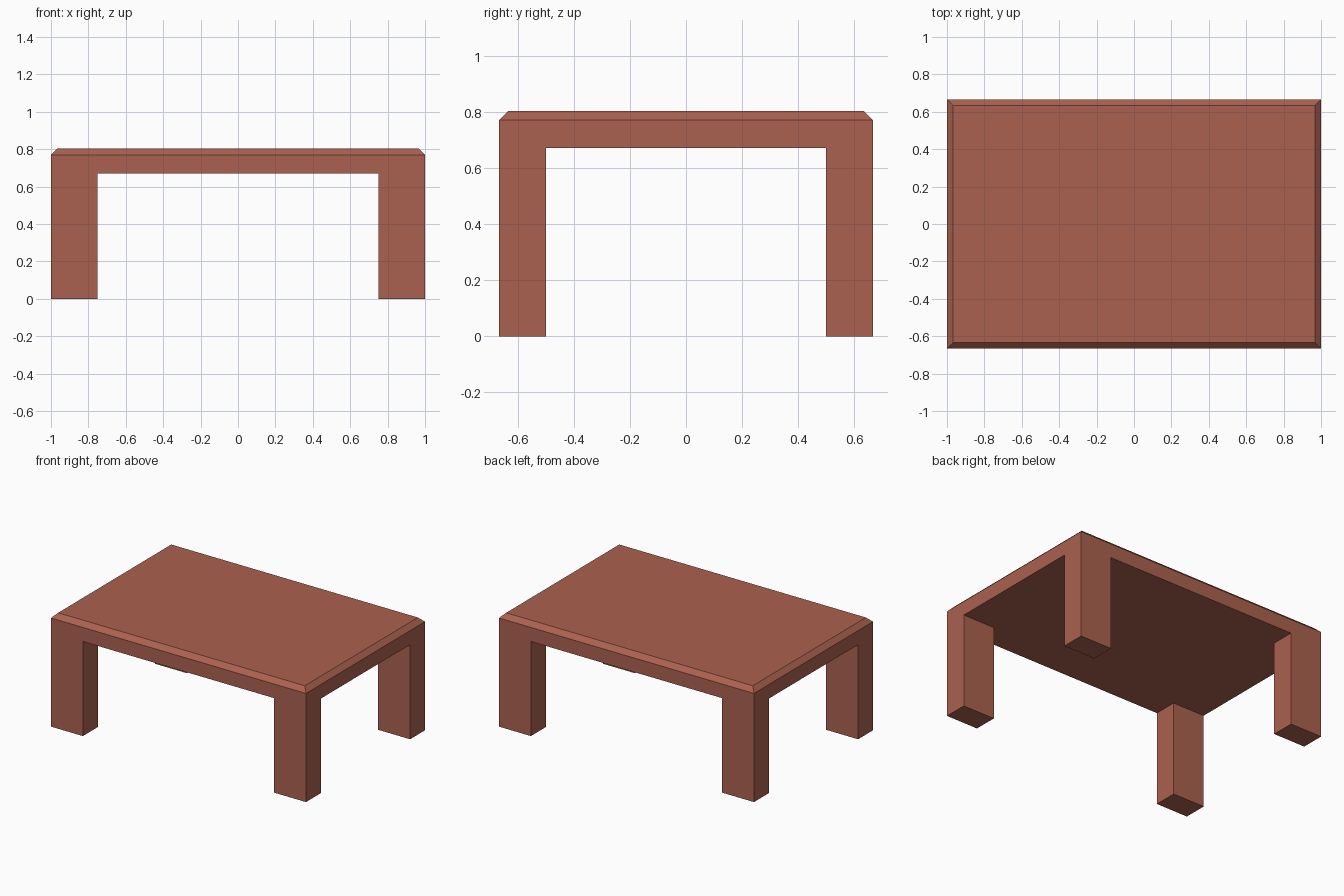
import bpy
import bmesh
from mathutils import Matrix, Vector

if "Cube" in bpy.data.objects:
    bpy.data.objects.remove(bpy.data.objects["Cube"])

LENGTH, DEPTH, HEIGHT = 2.0, 1.333, 0.803
UNDERSIDE = 0.67
CHAMFER = 0.033
LEG_X, LEG_Y = 0.25, 0.167

wood = bpy.data.materials.new("red_brown")
wood.diffuse_color = (0.41, 0.12, 0.08, 1.0)
wood.use_nodes = True
wood.node_tree.nodes["Principled BSDF"].inputs["Base Color"].default_value = wood.diffuse_color


def block(name, low, high, chamfer_top=0.0):
    """Box between two corners, optionally chamfered round its top rim."""
    low, high = Vector(low), Vector(high)
    bm = bmesh.new()
    matrix = Matrix.Translation((low + high) / 2) @ Matrix.Diagonal((*(high - low), 1.0))
    bmesh.ops.create_cube(bm, size=1.0, matrix=matrix)
    if chamfer_top:
        rim = [e for e in bm.edges if all(v.co.z > high.z - 1e-4 for v in e.verts)]
        bmesh.ops.bevel(bm, geom=rim, offset=chamfer_top, segments=1,
                        affect='EDGES', profile=0.5)
    mesh = bpy.data.meshes.new(name)
    bm.to_mesh(mesh)
    bm.free()
    mesh.materials.append(wood)
    obj = bpy.data.objects.new(name, mesh)
    bpy.context.collection.objects.link(obj)
    return obj


# Table top with chamfered upper rim
block("table_top", (-LENGTH / 2, -DEPTH / 2, UNDERSIDE),
      (LENGTH / 2, DEPTH / 2, HEIGHT), CHAMFER)

# Four corner legs, flush with the outer sides of the top
for x_name, sx in (("left", -1), ("right", 1)):
    for y_name, sy in (("front", -1), ("back", 1)):
        xs = sorted((sx * LENGTH / 2, sx * (LENGTH / 2 - LEG_X)))
        ys = sorted((sy * DEPTH / 2, sy * (DEPTH / 2 - LEG_Y)))
        block(f"{y_name}_{x_name}_leg", (xs[0], ys[0], 0), (xs[1], ys[1], UNDERSIDE))
